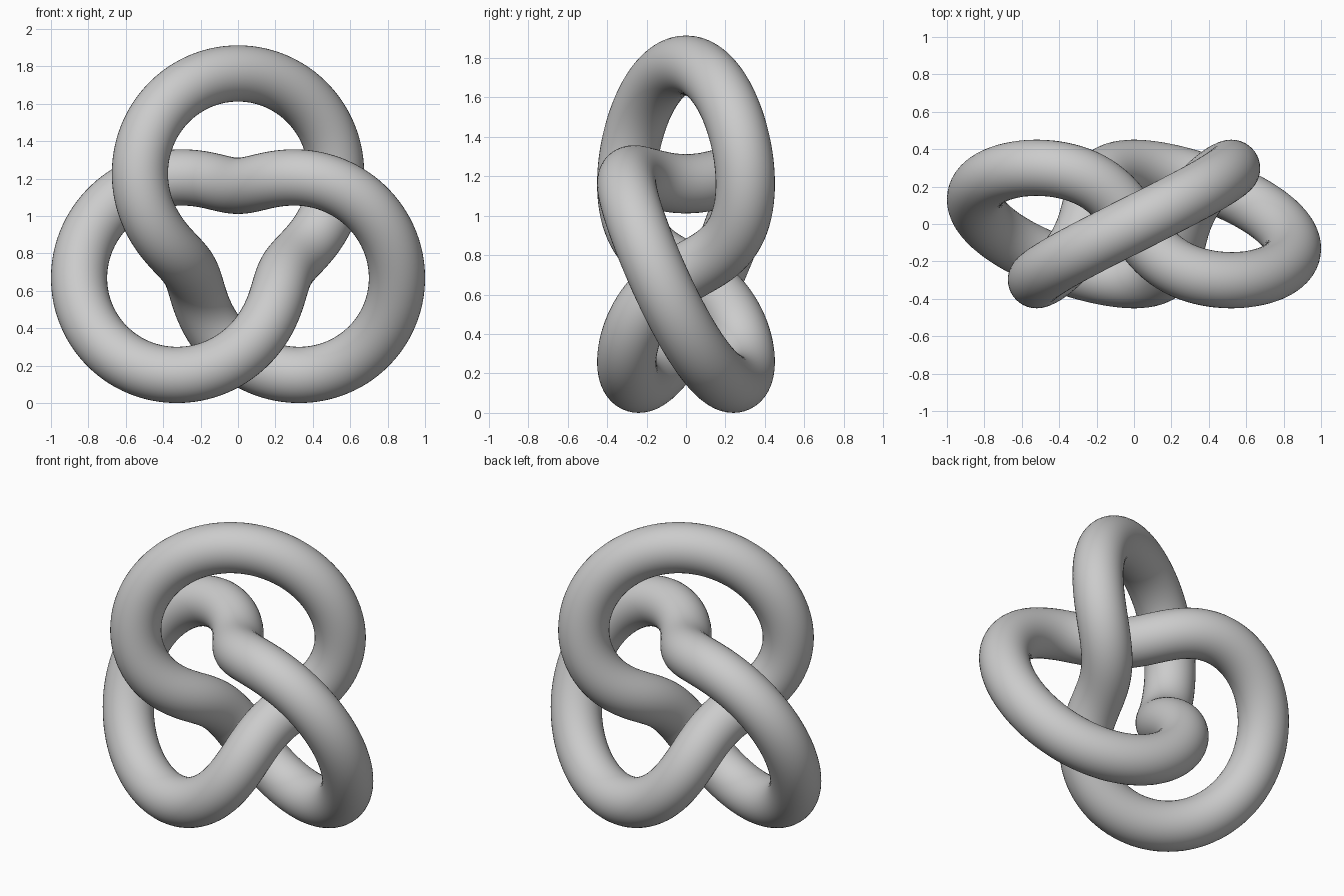
import bpy
import bmesh
from math import sin, cos, pi
from mathutils import Vector

if "Cube" in bpy.data.objects:
    bpy.data.objects.remove(bpy.data.objects["Cube"], do_unlink=True)

UNIT = 0.3005          # radius of the winding; ring is twice, tube is half
TUBE = UNIT * 0.5
CENTRE_Z = 0.861
STEPS, SIDES = 360, 40


def path(a):
    """Centre line: two turns round the ring, three round the winding."""
    r = UNIT * (2 + cos(1.5 * a))
    return Vector((r * sin(a), UNIT * sin(1.5 * a), CENTRE_Z + r * cos(a)))


# Grey material
grey = bpy.data.materials.new("light grey")
grey.use_nodes = True
colour = (0.6, 0.6, 0.6, 1)
grey.diffuse_color = colour
shader = next(n for n in grey.node_tree.nodes if n.type == 'BSDF_PRINCIPLED')
shader.inputs["Base Color"].default_value = colour
shader.inputs["Roughness"].default_value = 0.5

# Knotted tube: a round section swept along the closed path
bm = bmesh.new()
rings = []
for i in range(STEPS):
    a = 4 * pi * i / STEPS
    tangent = (path(a + 0.001) - path(a - 0.001)).normalized()
    side = tangent.cross(Vector((0, 1, 0))).normalized()
    up = side.cross(tangent)
    rings.append([bm.verts.new(path(a) + TUBE * (side * cos(b) + up * sin(b)))
                  for b in (2 * pi * j / SIDES for j in range(SIDES))])
for i, ring in enumerate(rings):
    after = rings[(i + 1) % STEPS]
    for j in range(SIDES):
        k = (j + 1) % SIDES
        bm.faces.new((ring[j], ring[k], after[k], after[j])).smooth = True
bmesh.ops.recalc_face_normals(bm, faces=bm.faces)

mesh = bpy.data.meshes.new("knotted_tube")
bm.to_mesh(mesh)
bm.free()
mesh.materials.append(grey)
knot = bpy.data.objects.new("knotted_tube", mesh)
bpy.context.collection.objects.link(knot)
